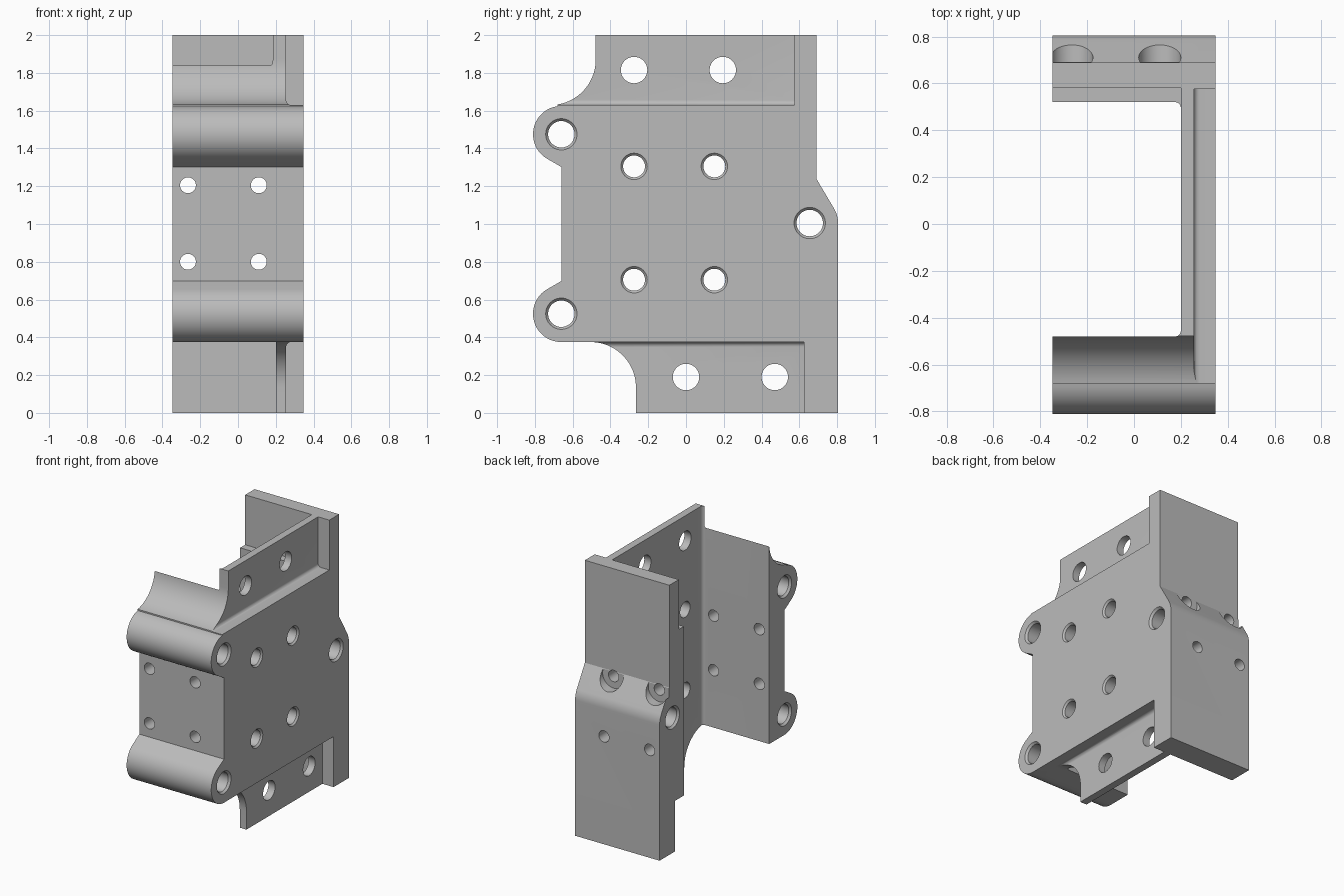
import bpy, bmesh
from math import sin, cos, radians, pi

cube = bpy.data.objects.get("Cube")
if cube:
    bpy.data.objects.remove(cube, do_unlink=True)

grey = bpy.data.materials.new("machined_grey")
grey.use_nodes = True
grey.diffuse_color = (0.5, 0.5, 0.5, 1)
grey.node_tree.nodes["Principled BSDF"].inputs["Base Color"].default_value = (0.5, 0.5, 0.5, 1)

W = 0.347            # half width
WEB = 0.2            # inner face of the side web
THIN = 0.255         # outer face of the thinned web
LOW, HIGH = 0.375, 1.63   # pocket heights


def place(axis, u, v, t):
    return {"X": (t, u, v), "Y": (u, t, v), "Z": (u, v, t)}[axis]


def arc(u, v, r, start, end, n=20):
    angles = [radians(start + (end - start) * i / n) for i in range(n + 1)]
    return [(u + r * cos(a), v + r * sin(a)) for a in angles]


def loft(name, axis, sections):
    """Solid through matching closed sections, each given as (position, points)."""
    bm = bmesh.new()
    rings = [[bm.verts.new(place(axis, u, v, t)) for u, v in pts] for t, pts in sections]
    n = len(rings[0])
    for a, b in zip(rings, rings[1:]):
        for i in range(n):
            j = (i + 1) % n
            bm.faces.new((a[i], a[j], b[j], b[i]))
    bm.faces.new(rings[0])
    bm.faces.new(rings[-1])
    bmesh.ops.recalc_face_normals(bm, faces=bm.faces)
    mesh = bpy.data.meshes.new(name)
    bm.to_mesh(mesh)
    bm.free()
    mesh.materials.append(grey)
    obj = bpy.data.objects.new(name, mesh)
    bpy.context.scene.collection.objects.link(obj)
    return obj


def prism(name, axis, pts, a, b):
    return loft(name, axis, [(a, pts), (b, pts)])


def drill(axis, u, v, stations):
    """Round cutter through (position, radius) stations."""
    return loft("hole_cutter", axis,
                [(t, arc(u, v, r, 0, 351, 39)) for t, r in stations])


# Body outline seen from the side, extruded over the full width
outline = [(-0.265, 0), (0.805, 0)]
outline += arc(0.655, 1.005, 0.15, 0, 30, 8)
outline += [(0.69, 1.24), (0.69, 2), (-0.478, 2)]
outline += arc(-0.718, 1.87, 0.24, 0, -81)
outline += arc(-0.66, 1.475, 0.15, 98, 240)
outline += [(-0.66, 1.302), (-0.66, 0.698)]
outline += arc(-0.66, 0.525, 0.15, 120, 270)
outline += arc(-0.505, LOW - 0.24, 0.24, 90, 0)
body = prism("bracket_body", "X", outline, -W, W)

cutters = []


# Channel between the flanges, with filleted inner corners
def channel(front, back, r):
    pts = [(-1, front)]
    pts += arc(WEB - r, front + r, r, -90, 0, 6) if r else [(WEB, front)]
    pts += arc(WEB - r, back - r, r, 0, 90, 6) if r else [(WEB, back)]
    return pts + [(-1, back)]


cutters.append(prism("channel_cutter", "Z", channel(-0.48, 0.52, 0.025), -0.1, 2.1))
cutters.append(prism("upper_channel_cutter", "Z", channel(-0.4, 0.58, 0), HIGH, 2.1))
cutters.append(prism("lower_channel_cutter", "Z", channel(-0.6, 0.625, 0), -0.1, LOW))

# Pockets that thin the web on its outer side, filleted at the ledge
r = 0.025
top_pts = [(1, 2.1), (THIN, 2.1)] + arc(THIN + r, HIGH + r, r, 180, 270, 6) + [(1, HIGH)]
low_pts = [(1, -0.1), (THIN, -0.1)] + arc(THIN + r, LOW - r, r, 180, 90, 6) + [(1, LOW)]
cutters.append(prism("upper_pocket_cutter", "Y", top_pts, -1, 0.575))
cutters.append(prism("lower_pocket_cutter", "Y", low_pts, -1, 0.625))

# Long pivot holes, chamfered at both ends
for y, z in ((-0.66, 1.475), (-0.66, 0.525), (0.655, 1.005)):
    cutters.append(drill("X", y, z, [(-W - 0.01, 0.083), (-W, 0.083), (-W + 0.015, 0.07),
                                     (W - 0.015, 0.07), (W, 0.083), (W + 0.01, 0.083)]))

# Chamfered web holes
for y in (-0.275, 0.15):
    for z in (0.705, 1.305):
        cutters.append(drill("X", y, z, [(0, 0.058), (W - 0.012, 0.058),
                                         (W, 0.07), (W + 0.01, 0.07)]))

# Plain holes in the thinned web
for y, z in ((-0.275, 1.815), (0.195, 1.815), (0, 0.19), (0.47, 0.19)):
    cutters.append(drill("X", y, z, [(0, 0.07), (1, 0.07)]))

# Screw holes through both flanges, spot-faced where they meet the slope
for x in (-0.265, 0.11):
    cutters.append(drill("Y", x, 0.8, [(-1, 0.042), (1, 0.042)]))
    cutters.append(drill("Y", x, 1.205, [(-1, 0.042), (0.692, 0.042),
                                         (0.692, 0.09), (1, 0.09)]))

for c in cutters:
    c.hide_render = True
    mod = body.modifiers.new("cut", "BOOLEAN")
    mod.operation = "DIFFERENCE"
    mod.solver = "EXACT"
    mod.object = c

# Bake the cuts and drop the cutters
bpy.context.view_layer.update()
result = bpy.data.meshes.new_from_object(body.evaluated_get(bpy.context.evaluated_depsgraph_get()))
body.modifiers.clear()
body.data = result
for c in cutters:
    bpy.data.objects.remove(c, do_unlink=True)
result.materials.clear()
result.materials.append(grey)
for f in result.polygons:
    f.material_index = 0

bpy.ops.object.select_all(action="DESELECT")
body.select_set(True)
bpy.context.view_layer.objects.active = body
bpy.ops.object.shade_smooth_by_angle(angle=pi / 6)
